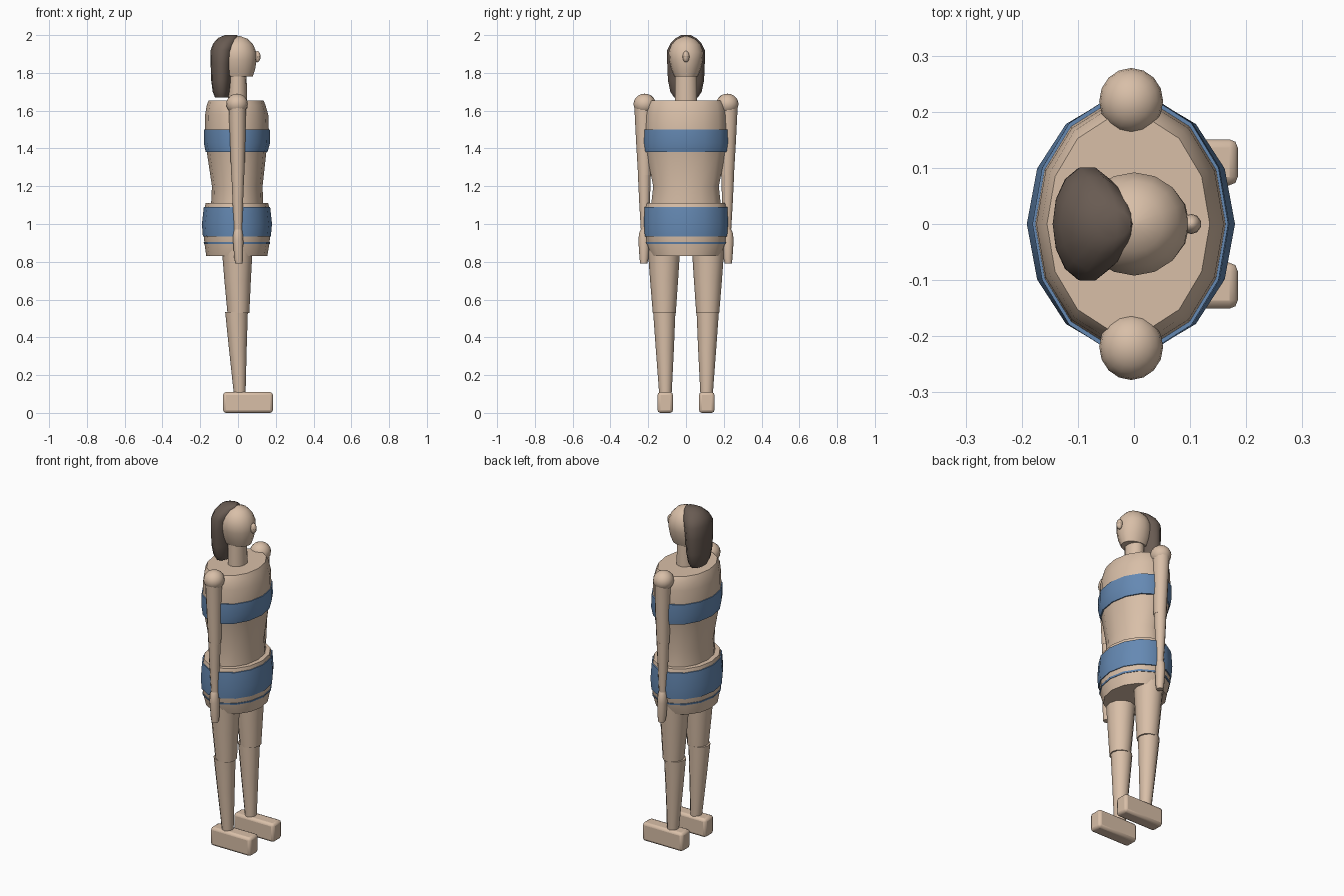
import bpy, bmesh, math


def material(name, rgb):
    m = bpy.data.materials.new(name)
    m.diffuse_color = (*rgb, 1)
    return m


skin = material("skin", (0.69, 0.52, 0.39))
blue = material("blue cloth", (0.13, 0.25, 0.45))
brown = material("dark brown hair", (0.14, 0.105, 0.085))


def finish(ob, name, mat, angle=35):
    ob.name = name
    ob.data.materials.clear()
    ob.data.materials.append(mat)
    bpy.ops.object.select_all(action='DESELECT')
    ob.select_set(True)
    bpy.context.view_layer.objects.active = ob
    bpy.ops.object.shade_smooth_by_angle(angle=math.radians(angle))
    return ob


def loft(name, rings, mat, sides=14, angle=35):
    """Closed skin over elliptical rings: (z, x min, x max, y min, y max)."""
    bm = bmesh.new()
    loops = []
    for z, x0, x1, y0, y1 in rings:
        loops.append([bm.verts.new((
            (x0 + x1) / 2 + (x1 - x0) / 2 * math.cos(2 * math.pi * i / sides),
            (y0 + y1) / 2 + (y1 - y0) / 2 * math.sin(2 * math.pi * i / sides), z))
            for i in range(sides)])
    for a, b in zip(loops, loops[1:]):
        for i in range(sides):
            j = (i + 1) % sides
            bm.faces.new((a[i], a[j], b[j], b[i]))
    bm.faces.new(loops[0])
    bm.faces.new(loops[-1])
    bmesh.ops.recalc_face_normals(bm, faces=bm.faces)
    me = bpy.data.meshes.new(name)
    bm.to_mesh(me)
    bm.free()
    ob = bpy.data.objects.new(name, me)
    bpy.context.collection.objects.link(ob)
    return finish(ob, name, mat, angle)


def ball(name, loc, scale, mat, seg=16, rings=10):
    bpy.ops.mesh.primitive_uv_sphere_add(segments=seg, ring_count=rings, radius=1, location=loc)
    ob = bpy.context.object
    ob.scale = scale
    return finish(ob, name, mat)


def body(rows):
    return [(z, x0, x1, -y, y) for z, x0, x1, y in rows]


# Torso and chest band
loft("torso", body([(1.05, -.145, .135, .195), (1.20, -.138, .130, .178),
                    (1.38, -.165, .150, .215), (1.44, -.176, .163, .221),
                    (1.50, -.176, .163, .222), (1.58, -.174, .160, .218),
                    (1.63, -.165, .145, .212), (1.655, -.155, .135, .195)]), skin)
loft("chest_band", body([(1.38, -.171, .156, .225), (1.43, -.181, .170, .231),
                         (1.50, -.181, .168, .230)]), blue)

# Hips, shorts and narrow trim
loft("hips", body([(.83, -.168, .155, .188), (.90, -.178, .167, .213),
                   (1.00, -.185, .174, .222), (1.08, -.178, .167, .220),
                   (1.11, -.171, .160, .212)]), skin)
loft("shorts", body([(.935, -.186, .174, .223), (1.00, -.191, .180, .228),
                     (1.09, -.181, .170, .225)]), blue)
loft("shorts_trim", body([(.895, -.180, .169, .215), (.905, -.182, .171, .217)]), blue)

# Neck, head and nose
loft("neck", body([(1.60, -.055, .050, .062), (1.80, -.050, .045, .058)]), skin)
loft("head", body([(1.78, -.080, .078, .062), (1.82, -.092, .091, .079),
                   (1.87, -.099, .099, .090), (1.91, -.096, .097, .092),
                   (1.95, -.080, .080, .077), (1.98, -.050, .052, .049),
                   (1.995, -.008, .010, .009)]), skin, 16, 50)
ball("nose", (.102, 0, 1.886), (.018, .018, .03), skin, 10, 8)

# Hair: crown and long fall behind the head
loft("hair", body([(1.67, -.122, -.050, .065), (1.70, -.134, -.042, .085),
                   (1.76, -.142, -.035, .098), (1.85, -.145, -.029, .102),
                   (1.92, -.145, -.020, .103), (1.955, -.132, -.005, .085),
                   (1.985, -.105, .002, .054), (2.00, -.070, -.005, .025)]),
     brown, 14, 50)

for s, side in ((-1, "right"), (1, "left")):
    def limb(name, rows, sides=12):
        loft(f"{side}_{name}", [(z, x0, x1, *sorted((s * y0, s * y1)))
                                for z, x0, x1, y0, y1 in rows], skin, sides)

    # Arms
    ball(f"{side}_shoulder", (-.005, s * .219, 1.635), (.057, .059, .055), skin)
    limb("upper_arm", [(1.26, -.036, .034, .183, .254), (1.45, -.043, .039, .178, .265),
                       (1.63, -.050, .042, .170, .274)])
    limb("forearm", [(.95, -.020, .022, .195, .238), (1.12, -.029, .027, .191, .248),
                     (1.27, -.035, .033, .186, .255)])
    limb("hand", [(.79, -.014, .024, .205, .243), (.82, -.020, .027, .198, .246),
                  (.91, -.026, .028, .192, .252), (.95, -.025, .025, .195, .249),
                  (.97, -.020, .022, .198, .240)])
    # Legs
    limb("thigh", [(.53, -.056, .060, .054, .176), (.70, -.072, .068, .042, .190),
                   (.92, -.090, .080, .028, .206)])
    limb("shin", [(.10, -.022, .040, .076, .142), (.34, -.048, .046, .064, .160),
                  (.535, -.068, .052, .056, .174)])
    # Foot block with rounded edges
    bpy.ops.mesh.primitive_cube_add(size=1, location=(.053, s * .11, .055))
    foot = bpy.context.object
    foot.scale = (.264, .082, .11)
    bpy.ops.object.transform_apply(location=False, rotation=False, scale=True)
    bev = foot.modifiers.new("rounded_edges", 'BEVEL')
    bev.width = .015
    bev.segments = 2
    finish(foot, f"{side}_foot", skin)
